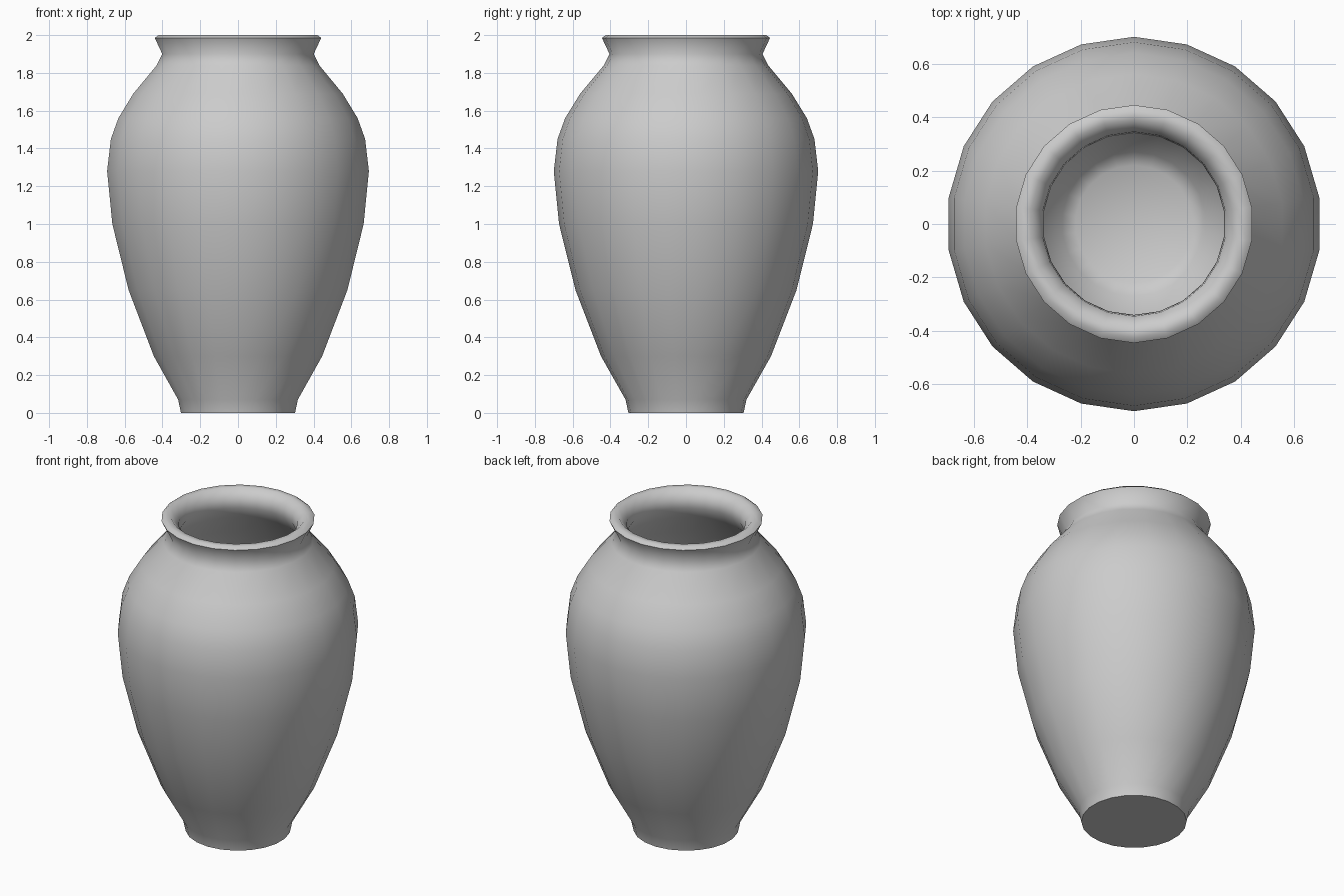
import bpy, bmesh, math

if "Cube" in bpy.data.objects:
    bpy.data.objects.remove(bpy.data.objects["Cube"])

SEGMENTS = 22

# Profile from base centre, up the outside, over the lip, down the inside
profile = [
    (0.0, 0.0), (0.305, 0.0), (0.32, 0.07), (0.45, 0.30), (0.585, 0.65),
    (0.672, 1.0), (0.70, 1.28), (0.68, 1.45), (0.64, 1.56), (0.56, 1.69),
    (0.435, 1.84), (0.405, 1.90), (0.445, 1.985), (0.425, 2.0), (0.39, 2.0),
    (0.345, 1.95), (0.34, 1.89), (0.385, 1.81), (0.51, 1.66), (0.585, 1.54),
    (0.625, 1.43), (0.64, 1.28), (0.61, 1.0), (0.525, 0.65), (0.39, 0.30),
    (0.27, 0.09), (0.22, 0.06), (0.0, 0.06),
]


def lathe(name, points, segments):
    """Spin a (radius, height) profile around z."""
    bm = bmesh.new()
    rings = []
    for r, z in points:
        if r == 0:
            rings.append([bm.verts.new((0, 0, z))] * segments)
        else:
            angles = [2 * math.pi * (i + 0.5) / segments for i in range(segments)]
            rings.append([bm.verts.new((r * math.cos(a), r * math.sin(a), z))
                          for a in angles])
    for low, high in zip(rings, rings[1:]):
        for i in range(segments):
            j = (i + 1) % segments
            corners = list(dict.fromkeys((low[i], low[j], high[j], high[i])))
            bm.faces.new(corners).smooth = True
    bmesh.ops.recalc_face_normals(bm, faces=bm.faces)
    mesh = bpy.data.meshes.new(name)
    bm.to_mesh(mesh)
    bm.free()
    obj = bpy.data.objects.new(name, mesh)
    bpy.context.collection.objects.link(obj)
    return obj


# Hollow vase with a flared lip
vase = lathe("vase", profile, SEGMENTS)
bpy.context.view_layer.objects.active = vase
vase.select_set(True)
bpy.ops.object.shade_smooth_by_angle(angle=math.radians(65))
